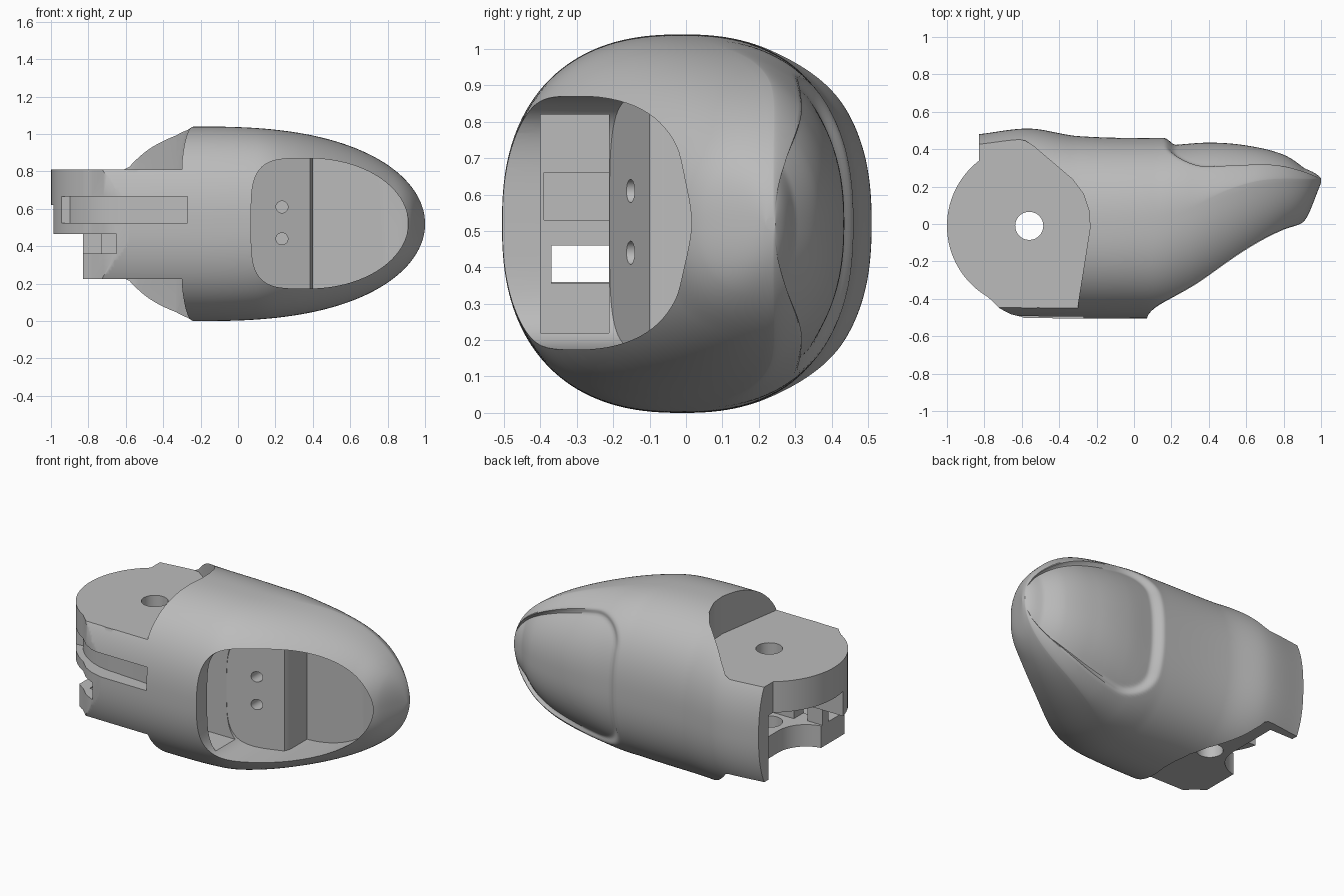
import bpy, bmesh, math

if "Cube" in bpy.data.objects:
    bpy.data.objects.remove(bpy.data.objects["Cube"], do_unlink=True)

grey = bpy.data.materials.new("plain grey")
grey.use_nodes = True
grey.diffuse_color = (0.5, 0.5, 0.5, 1)
grey.node_tree.nodes["Principled BSDF"].inputs["Base Color"].default_value = (0.5, 0.5, 0.5, 1)

MID = 0.52               # height of the centre line
PIN = (-0.56, -0.01)     # hinge axis
DISC = 0.44              # hinge radius


def make(name, bm):
    bmesh.ops.recalc_face_normals(bm, faces=bm.faces)
    mesh = bpy.data.meshes.new(name)
    bm.to_mesh(mesh)
    bm.free()
    mesh.materials.append(grey)
    ob = bpy.data.objects.new(name, mesh)
    bpy.context.collection.objects.link(ob)
    return ob


def prism(name, pts, lo, hi, axis="z"):
    """Extrude a flat outline along z or y."""
    bm = bmesh.new()
    rings = [[bm.verts.new((a, b, level) if axis == "z" else (a, level, b)) for a, b in pts]
             for level in (lo, hi)]
    n = len(pts)
    for i in range(n):
        j = (i + 1) % n
        bm.faces.new((rings[0][i], rings[0][j], rings[1][j], rings[1][i]))
    bm.faces.new(rings[0])
    bm.faces.new(rings[1])
    return make(name, bm)


def box(name, x, y, z):
    return prism(name, [(x[0], y[0]), (x[1], y[0]), (x[1], y[1]), (x[0], y[1])], *z)


def arc(centre, r, a0, a1, n=24):
    return [(centre[0] + r * math.cos(math.radians(a0 + (a1 - a0) * i / n)),
             centre[1] + r * math.sin(math.radians(a0 + (a1 - a0) * i / n))) for i in range(n + 1)]


def circle(centre, r, n=48):
    return arc(centre, r, 0, 360, n)[:-1]


def combine(target, tool, op="DIFFERENCE"):
    mod = target.modifiers.new("cut", "BOOLEAN")
    mod.operation, mod.solver, mod.object = op, "EXACT", tool
    bpy.context.view_layer.objects.active = target
    bpy.ops.object.modifier_apply(modifier=mod.name)
    bpy.data.objects.remove(tool, do_unlink=True)


def curve(table, x):
    """Smooth interpolation through a short table."""
    n = len(table)

    def slope(i):
        a, b = table[max(i - 1, 0)], table[min(i + 1, n - 1)]
        return (b[1] - a[1]) / (b[0] - a[0])
    for i in range(n - 1):
        (x0, y0), (x1, y1) = table[i], table[i + 1]
        if x <= x1 or i == n - 2:
            d = x1 - x0
            t = min(max((x - x0) / d, 0), 1)
            return (y0 * (1 + 2 * t) * (1 - t) ** 2 + slope(i) * d * t * (1 - t) ** 2
                    + y1 * t * t * (3 - 2 * t) + slope(i + 1) * d * t * t * (t - 1))


def step(t):
    t = min(max(t, 0), 1)
    return t * t * (3 - 2 * t)


def signed_power(v, p):
    return math.copysign(abs(v) ** p, v)


# side profiles of the fingertip: pad side, nail side and widest line
FRONT = [(-0.83, -0.5), (0, -0.505), (0.2, -0.49), (0.4, -0.4), (0.6, -0.26),
         (0.8, -0.09), (0.92, 0.03), (1, 0.22)]
BACK = [(-0.83, 0.48), (-0.56, 0.51), (-0.3, 0.47), (0.15, 0.46), (0.4, 0.475),
        (0.6, 0.46), (0.8, 0.41), (0.92, 0.33), (1, 0.245)]
RIDGE = [(-0.83, 0), (0.1, 0), (0.3, 0.08), (0.5, 0.18), (0.7, 0.235), (1, 0.24)]

# fingertip body: lofted sections with a sunken nail on the back
bm = bmesh.new()
rings = []
STATIONS, SIDES = 220, 160
for i in range(STATIONS + 1):
    x = -0.83 + 1.8295 * math.sin(i / STATIONS * math.pi / 2)
    u = max(0, (x + 0.2) / 1.2)
    h = 0.52 * math.sqrt(1 - u ** 2.5)
    yf, yb, yc = curve(FRONT, x), curve(BACK, x), curve(RIDGE, x)
    flatten = 1 + 0.9 * step((x - 0.15) / 0.5)
    ring = []
    for k in range(SIDES):
        a = 2 * math.pi * k / SIDES
        c, s = (signed_power(f(a), 2 / 2.4) for f in (math.cos, math.sin))
        if c > 0:
            m = math.hypot(max(0, (0.4 - x) / 0.24), max(0, (abs(s) - 0.5) / 0.36))
            y = yc + (yb - yc) * c ** flatten
            y -= 0.04 * step((1 - m) / 0.27) * step((1 - x) / 0.1)
        else:
            y = yc + c * (yc - yf)
        ring.append(bm.verts.new((x, y, MID + h * s)))
    rings.append(ring)
for r0, r1 in zip(rings, rings[1:]):
    for k in range(SIDES):
        j = (k + 1) % SIDES
        bm.faces.new((r0[k], r0[j], r1[j], r1[k]))
bm.faces.new(rings[0])
bm.faces.new(rings[-1])
body = make("fingertip_body", bm)

# round the front corner of the hinge, then recess its top and bottom
corner = arc(PIN, DISC, 180, 240) + [(-0.72, -0.45), (-0.66, -0.482), (-0.6, -0.497),
                                     (-0.55, -0.52), (-0.55, -0.8), (-1.3, -0.8), (-1.3, PIN[1])]
combine(body, prism("corner_cutter", corner, -0.2, 1.3))
pocket = [(-1.3, 0.47), (-0.65, 0.46), (-0.58, 0.445), (-0.53, 0.41), (-0.33, 0.24),
          (-0.27, 0.16), (-0.24, 0.07), (-0.235, -0.02), (-0.3, -0.43), (-0.31, -0.7), (-1.3, -0.7)]
combine(body, prism("top_pocket", pocket, 0.81, 1.15))
combine(body, prism("bottom_pocket", pocket, 0.225, -0.12))

# hinge disc and the gap between the two hinge plates
combine(body, prism("hinge_disc", circle(PIN, DISC, 96), 0.465, 0.81), "UNION")
combine(body, box("hinge_gap", (-1.2, -0.3), (-0.12, 0.385), (0.36, 0.62)))
combine(body, box("front_notch", (-1.2, -0.65), (-0.7, -0.11), (0.36, 0.4651)))
scallop = arc((-0.86, 0.06), 0.19, -90, 0) + [(-0.67, 0.385), (-1.2, 0.385), (-1.2, -0.13)]
combine(body, prism("lower_scallop", scallop, 0.1, 0.37))
combine(body, box("lower_post", (-0.83, -0.73), (-0.2, -0.14), (0.3, 0.47)), "UNION")
combine(body, prism("pin_hole", circle(PIN, 0.075), -0.1, 1.2))

# cable groove around the front of the hinge
groove = arc(PIN, 0.40, 212, 270) + [(-0.27, -0.43), (-0.27, -0.7), (-1.1, -0.7), (-1.1, -0.24)]
combine(body, prism("cable_groove", groove, 0.525, 0.665))

# pad opening: squarish on the hinge side, oval at the tip, with a stepped floor
outline = []
for k in range(96):
    c, s = math.cos(2 * math.pi * k / 96), math.sin(2 * math.pi * k / 96)
    p, half = (1, 0.53) if c > 0 else (0.5, 0.31)
    outline.append((0.38 + half * signed_power(c, p), 0.522 + 0.348 * signed_power(s, p)))
opening = prism("pad_opening", outline, -1, 0.3, "y")
floor = [(-0.1, -1.1), (-0.1, -0.21), (0.07, -0.21), (0.385, -0.1), (0.4, -0.06), (0.4, 0.1),
         (0.79, 0.1), (0.96, 0.02), (0.96, -1.1)]
combine(opening, prism("floor_profile", floor, 0, 1.1), "INTERSECT")
combine(body, opening)

# inner cavity, cable window, slot and screw holes
combine(body, box("cavity", (-0.2, 0.15), (-0.4, -0.211), (0.22, 0.82)))
combine(body, box("cable_window", (-0.75, -0.1), (-0.37, -0.212), (0.355, 0.46)))
combine(body, box("cable_slot", (-0.4, -0.1), (-0.39, -0.212), (0.53, 0.66)))
for z in (0.44, 0.61):
    combine(body, prism("screw_hole", circle((0.235, z), 0.032, 24), -0.3, -0.06, "y"))

bpy.ops.object.select_all(action="DESELECT")
body.select_set(True)
bpy.context.view_layer.objects.active = body
bpy.ops.object.shade_smooth_by_angle(angle=math.radians(35))
